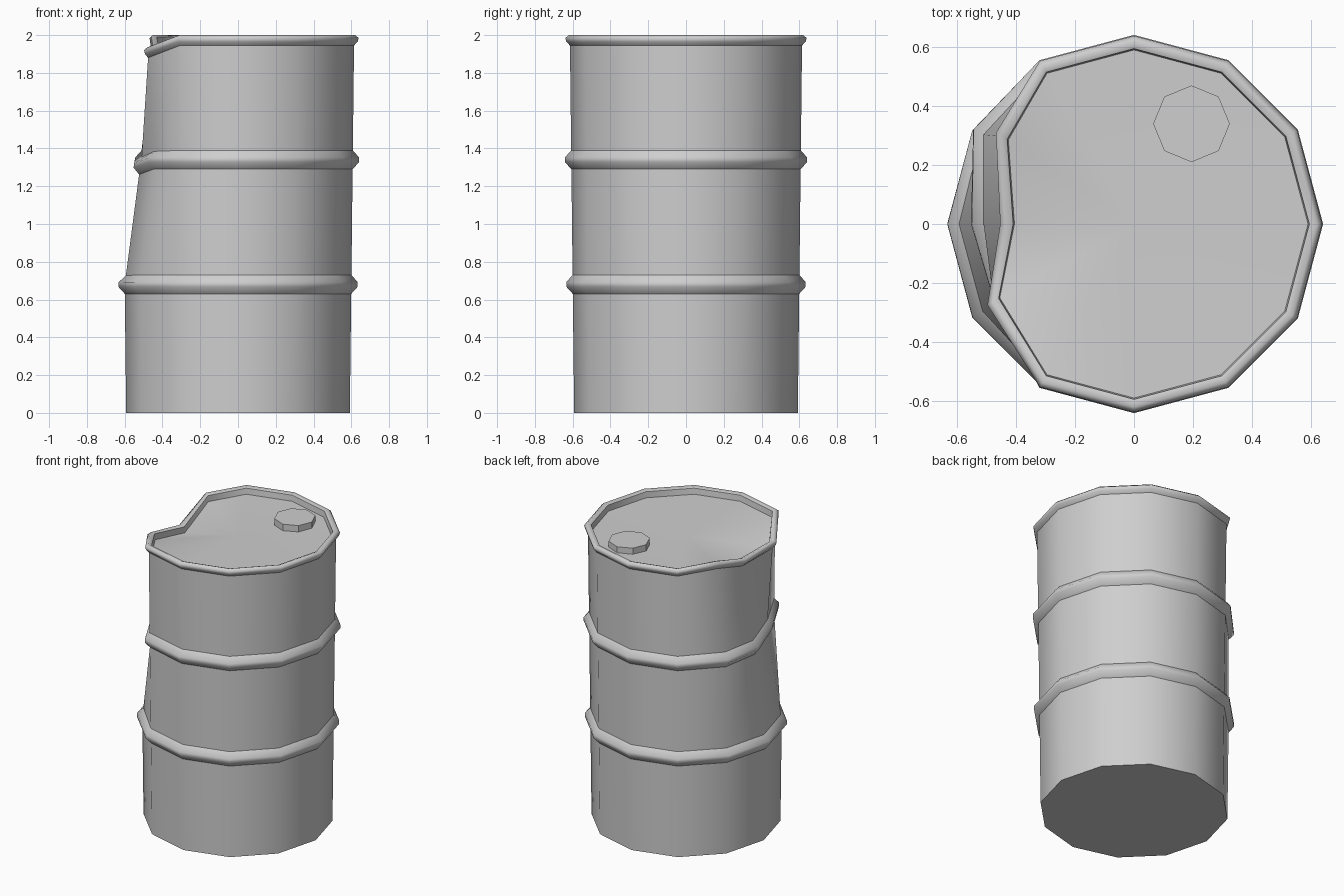
import bpy, bmesh, math

if "Cube" in bpy.data.objects:
    bpy.data.objects.remove(bpy.data.objects["Cube"], do_unlink=True)

SIDES = 12
HOOP_LOW, HOOP_HIGH, RIM = 0.68, 1.34, 1.94

steel = bpy.data.materials.new("grey_steel")
steel.use_nodes = True
grey = (0.62, 0.62, 0.62, 1)
steel.diffuse_color = grey
steel.node_tree.nodes["Principled BSDF"].inputs["Base Color"].default_value = grey

# Dented columns: shift at the upper hoop, then shift at the rim
DENT = {
    5: ((0.01, 0, 0), (0.085, -0.01, 0)),
    6: ((0.09, 0, -0.03), (0.185, 0, -0.1)),
    7: ((0.085, 0.05, 0), (0.056, 0.045, -0.065)),
}


def wall(z):
    return 0.592 + 0.0115 * z


def dent(column, z):
    """Offset of one column at a height, growing from the lower hoop up."""
    if column not in DENT or z < HOOP_LOW:
        return (0, 0, 0)
    mid, top = DENT[column]
    if z < HOOP_HIGH:
        t = (z - HOOP_LOW) / (HOOP_HIGH - HOOP_LOW)
        return [t * m for m in mid]
    t = min(1, (z - HOOP_HIGH) / (RIM - HOOP_HIGH))
    return [m + t * (p - m) for m, p in zip(mid, top)]


def finish(name, bm):
    bmesh.ops.recalc_face_normals(bm, faces=bm.faces)
    mesh = bpy.data.meshes.new(name)
    bm.to_mesh(mesh)
    bm.free()
    mesh.materials.append(steel)
    obj = bpy.data.objects.new(name, mesh)
    bpy.context.collection.objects.link(obj)
    return obj


# Outer profile, bottom to top: height, distance from the wall, hard edge
profile = [(0, 0, True)]
for h in (HOOP_LOW, HOOP_HIGH):
    profile += [(h - 0.05, 0, True), (h - 0.012, 0.034, False),
                (h + 0.012, 0.034, False), (h + 0.05, 0, True)]
profile += [(1.945, 0, True), (1.965, 0.019, False), (1.985, 0.024, False),
            (2.0, 0.005, False), (1.99, -0.02, True), (1.95, -0.024, True)]

# Drum shell with hoops, rolled rim, sunken lid and base
bm = bmesh.new()
rows = []
for z, out, hard in profile:
    row = []
    for i in range(SIDES):
        a = math.tau * i / SIDES
        r = wall(z) + out
        dx, dy, dz = dent(i, z)
        row.append(bm.verts.new((r * math.cos(a) + dx, r * math.sin(a) + dy, z + dz)))
    rows.append(row)
for low, high in zip(rows, rows[1:]):
    for i in range(SIDES):
        j = (i + 1) % SIDES
        bm.faces.new((low[i], low[j], high[j], high[i]))
bm.faces.new(rows[0])
centre = bm.verts.new((0, 0, 1.94))
for i in range(SIDES):
    bm.faces.new((rows[-1][i], rows[-1][(i + 1) % SIDES], centre))
for face in bm.faces:
    face.smooth = True
for row, (z, out, hard) in zip(rows, profile):
    for i in range(SIDES):
        bm.edges.get((row[i], row[(i + 1) % SIDES])).smooth = not hard
finish("drum_shell", bm)

# Filler cap on the lid
bm = bmesh.new()
bmesh.ops.create_cone(bm, cap_ends=True, segments=8, radius1=0.13, radius2=0.13, depth=0.07)
cap = finish("filler_cap", bm)
cap.location = (0.195, 0.34, 1.955)
